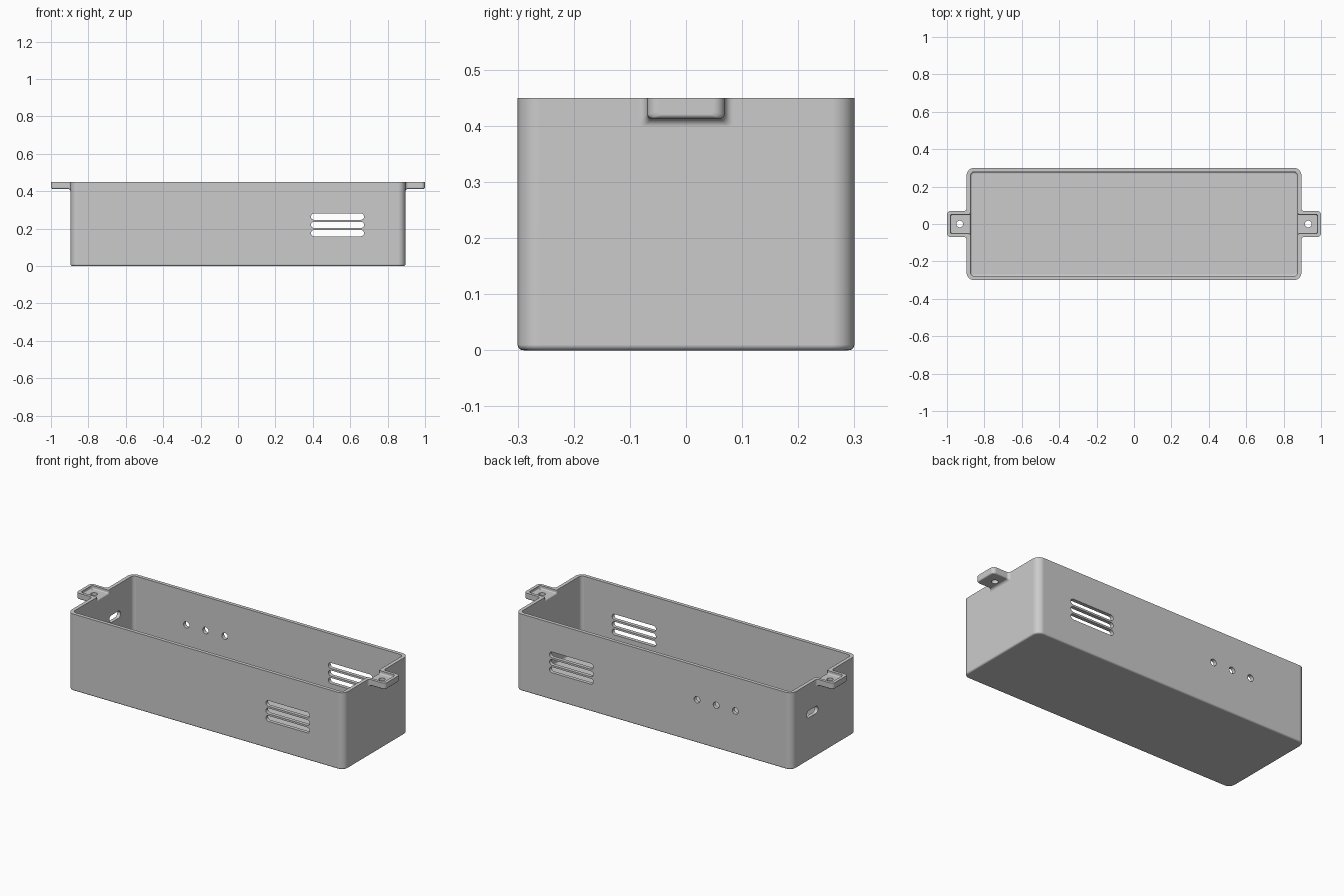
import bpy, bmesh
from math import sin, cos, pi

if "Cube" in bpy.data.objects:
    bpy.data.objects.remove(bpy.data.objects["Cube"])

HX, HY, TOP = 0.895, 0.30, 0.45      # outer size of the tub
WALL, FLOOR = 0.021, 0.02
STEPS = 6

grey = bpy.data.materials.new("plain grey")
grey.use_nodes = True
grey.diffuse_color = (0.6, 0.6, 0.6, 1)
grey.node_tree.nodes["Principled BSDF"].inputs["Base Color"].default_value = (0.6, 0.6, 0.6, 1)


def quarter():
    return [i / STEPS * pi / 2 for i in range(STEPS + 1)]


def rounded_rect(hx, hy, r):
    pts = []
    for k, (sx, sy) in enumerate([(1, 1), (-1, 1), (-1, -1), (1, -1)]):
        for a in quarter():
            t = a + k * pi / 2
            pts.append((sx * (hx - r) + r * cos(t), sy * (hy - r) + r * sin(t)))
    return pts


def loft(name, rings):
    """Skin a list of equal point rings and cap both ends."""
    bm = bmesh.new()
    loops = [[bm.verts.new(p) for p in ring] for ring in rings]
    for a, b in zip(loops, loops[1:]):
        for i in range(len(a)):
            j = (i + 1) % len(a)
            bm.faces.new((a[i], a[j], b[j], b[i]))
    bm.faces.new(loops[0])
    bm.faces.new(loops[-1])
    bmesh.ops.remove_doubles(bm, verts=bm.verts, dist=1e-5)
    bmesh.ops.recalc_face_normals(bm, faces=bm.faces)
    mesh = bpy.data.meshes.new(name)
    bm.to_mesh(mesh)
    bm.free()
    mesh.materials.append(grey)
    obj = bpy.data.objects.new(name, mesh)
    bpy.context.collection.objects.link(obj)
    return obj


def combine(target, other, operation):
    mod = target.modifiers.new(operation, 'BOOLEAN')
    mod.operation, mod.solver, mod.object = operation, 'EXACT', other
    bpy.context.view_layer.objects.active = target
    bpy.ops.object.modifier_apply(modifier=mod.name)
    bpy.data.objects.remove(other)


def slot(name, axis, at, hu, hv, r, lo, hi):
    """Rounded cutter along an axis, centred at (u, v) in the other two."""
    rings = []
    for d in (lo, hi):
        ring = []
        for u, v in rounded_rect(hu, hv, r):
            p = [at[0] + u, at[1] + v]
            p.insert("xyz".index(axis), d)
            ring.append(p)
        rings.append(ring)
    return loft(name, rings)


def tongue(name, side, start, root, end, w, bottom, top, r_edge, r_end, flare):
    """U-section along x: flared at its root, rounded at its free end."""
    sections = [(start, w + flare, bottom - flare)]
    for a in quarter():
        grow = flare * (1 - sin(a))
        sections.append((root + flare * (1 - cos(a)), w + grow, bottom - grow))
    for a in quarter():
        x = end - r_end + r_end * sin(a)
        over = max(0, x - end + r_edge)
        lift = r_edge - max(0, r_edge ** 2 - over ** 2) ** 0.5
        sections.append((x, w - r_end * (1 - cos(a)), bottom + lift * 0.95))
    rings = []
    for x, hw, zb in sections:
        curve = [(hw - r_edge + r_edge * sin(a), zb + r_edge * (1 - cos(a))) for a in quarter()]
        outline = [(-hw, top)] + [(-y, z) for y, z in reversed(curve)] + curve + [(hw, top)]
        rings.append([(side * x, y, z) for y, z in outline])
    return loft(name, rings)


# Open tub with rounded corners and softened floor edges
rings = []


def add_ring(inset, z, radius):
    rings.append([(x, y, z) for x, y in rounded_rect(HX - inset, HY - inset, radius)])


ROUND = 0.01
for a in quarter():
    inset = ROUND * (1 - sin(a))
    add_ring(inset, ROUND * (1 - cos(a)), 0.04 - inset)
add_ring(0, TOP, 0.04)
add_ring(WALL, TOP, 0.02)
for a in quarter():
    inset = ROUND * (1 - cos(a))
    add_ring(WALL + inset, FLOOR + ROUND * (1 - sin(a)), 0.02 - inset * 0.9)
case = loft("case", rings)

# Mounting tabs with a shallow pocket and a screw hole
for side in (-1, 1):
    combine(case, tongue("mounting_tab", side, HX - 0.01, HX, 1.0, 0.069,
                         0.413, TOP, 0.008, 0.02, 0.015), 'UNION')
for side in (-1, 1):
    combine(case, tongue("tab_pocket", side, 0.85, HX - WALL, 0.982, 0.052,
                         0.432, 0.5, 0.006, 0.012, 0.008), 'DIFFERENCE')
    combine(case, slot("screw_hole", "z", (side * 0.932, 0), 0.018, 0.018, 0.018,
                       0.38, 0.5), 'DIFFERENCE')

# Vent slots through front and back walls
for z in (0.264, 0.22, 0.176):
    combine(case, slot("vent", "y", (0.532, z), 0.142, 0.0165, 0.0164,
                       -0.4, 0.4), 'DIFFERENCE')

# Three round holes in the back wall
for x in (-0.281, -0.405, -0.529):
    combine(case, slot("back_hole", "y", (x, 0.253), 0.019, 0.019, 0.019,
                       0.2, 0.4), 'DIFFERENCE')

# Cable slot in the right end wall
combine(case, slot("cable_slot", "x", (0.11, 0.272), 0.052, 0.021, 0.0205,
                   -0.95, -0.8), 'DIFFERENCE')

# Smooth fillets, crisp rims
bpy.ops.object.select_all(action='DESELECT')
case.select_set(True)
bpy.context.view_layer.objects.active = case
bpy.ops.object.shade_smooth_by_angle()
weighted = case.modifiers.new("even shading", 'WEIGHTED_NORMAL')
weighted.keep_sharp = True
